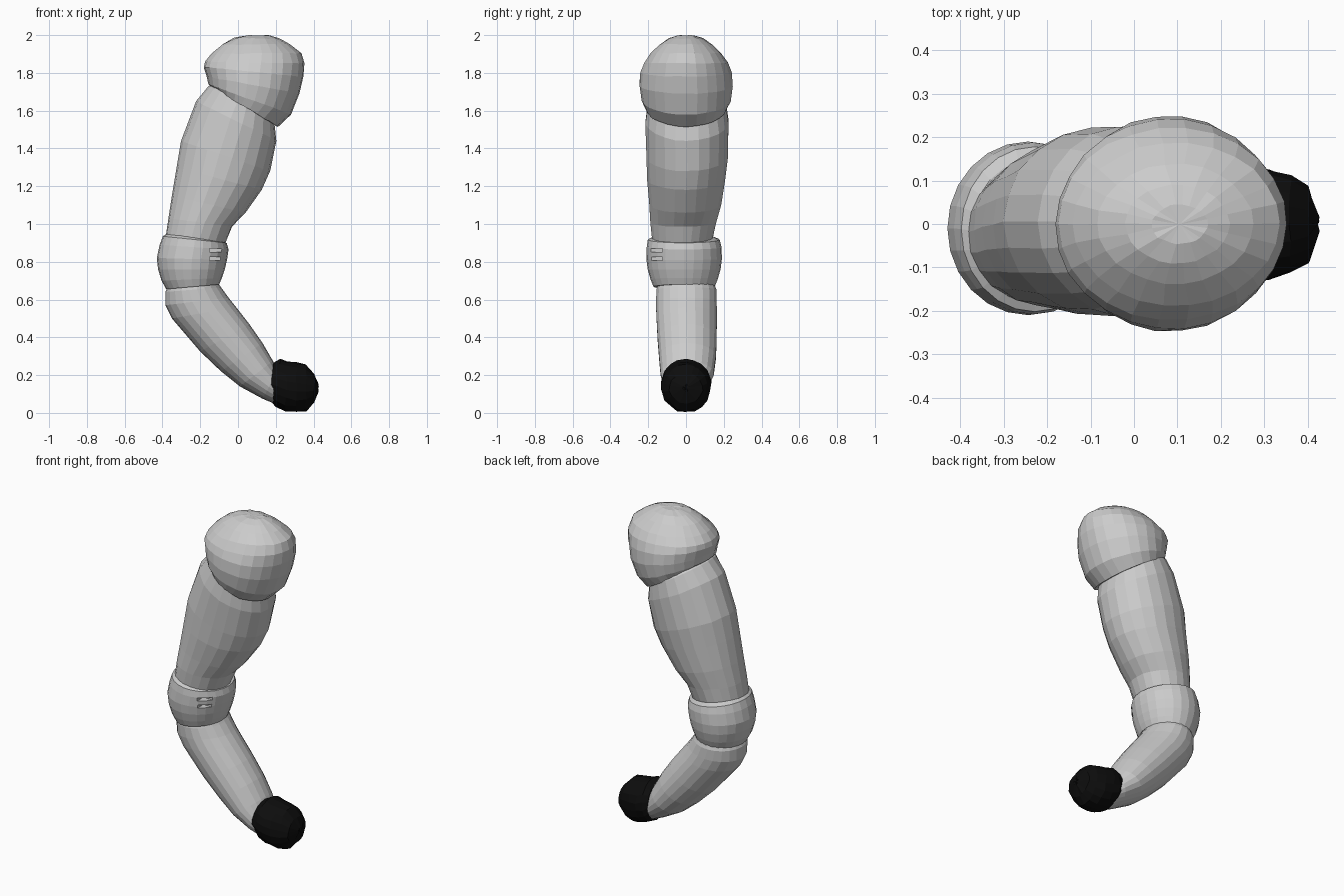
import bpy, bmesh, math, random
from mathutils import Vector

random.seed(4)


def loft(name, rings, sides=22, jitter=0.0):
    """Skin through rings given as (x1, z1, x2, z2, half depth, y centre)."""
    bm = bmesh.new()
    loops = []
    for x1, z1, x2, z2, ry, yc in rings:
        a, b = Vector((x1, yc, z1)), Vector((x2, yc, z2))
        mid, half = (a + b) / 2, (b - a) / 2
        loop = []
        for i in range(sides):
            t = math.tau * i / sides
            p = mid + half * math.cos(t) + Vector((0, ry * math.sin(t), 0))
            p += Vector([random.uniform(-jitter, jitter) for _ in range(3)])
            p.z = max(p.z, 0)
            loop.append(bm.verts.new(p))
        loops.append(loop)
    for lo, hi in zip(loops, loops[1:]):
        for i in range(sides):
            j = (i + 1) % sides
            bm.faces.new((lo[i], lo[j], hi[j], hi[i]))
    # closed ends, fanned to a centre point
    for loop in (loops[0], loops[-1]):
        cap = bm.faces.new(loop)
        bmesh.ops.poke(bm, faces=[cap])
    bmesh.ops.recalc_face_normals(bm, faces=bm.faces)
    me = bpy.data.meshes.new(name)
    bm.to_mesh(me)
    bm.free()
    ob = bpy.data.objects.new(name, me)
    bpy.context.collection.objects.link(ob)
    return ob


# rounded shoulder cap
loft("shoulder", [
    (-0.10, 1.71, 0.17, 1.54, 0.19, 0),
    (-0.13, 1.72, 0.21, 1.515, 0.215, 0),
    (-0.155, 1.74, 0.28, 1.58, 0.237, 0),
    (-0.165, 1.78, 0.325, 1.69, 0.249, 0),
    (-0.18, 1.83, 0.347, 1.78, 0.242, 0),
    (-0.175, 1.86, 0.353, 1.85, 0.222, 0),
    (-0.14, 1.90, 0.335, 1.905, 0.188, 0),
    (-0.085, 1.95, 0.275, 1.952, 0.138, 0),
    (-0.02, 1.985, 0.22, 1.98, 0.09, 0),
    (0.04, 1.998, 0.17, 1.998, 0.045, 0),
], sides=26, jitter=0.002)

# tapered upper arm
loft("upper_arm", [
    (-0.10, 1.76, 0.17, 1.58, 0.18, 0),
    (-0.155, 1.73, 0.195, 1.53, 0.21, 0.005),
    (-0.22, 1.65, 0.205, 1.44, 0.222, 0.006),
    (-0.30, 1.44, 0.17, 1.28, 0.219, 0.006),
    (-0.325, 1.30, 0.125, 1.18, 0.208, 0),
    (-0.35, 1.15, 0.04, 1.06, 0.192, -0.005),
    (-0.37, 1.03, -0.03, 0.985, 0.175, -0.015),
    (-0.385, 0.93, -0.07, 0.89, 0.16, -0.02),
], jitter=0.002)

# elbow joint
elbow = loft("elbow", [
    (-0.375, 0.95, -0.08, 0.905, 0.165, -0.015),
    (-0.398, 0.935, -0.06, 0.90, 0.19, -0.012),
    (-0.415, 0.89, -0.05, 0.865, 0.198, -0.01),
    (-0.43, 0.82, -0.058, 0.81, 0.2, -0.01),
    (-0.423, 0.76, -0.07, 0.76, 0.193, -0.01),
    (-0.405, 0.70, -0.085, 0.715, 0.178, -0.01),
    (-0.38, 0.655, -0.10, 0.68, 0.162, -0.01),
], sides=24)

# short slots in the front of the elbow
bm = bmesh.new()
for z in (0.815, 0.86):
    cube = bmesh.ops.create_cube(bm, size=1)["verts"]
    bmesh.ops.scale(bm, vec=(0.09, 0.12, 0.018), verts=cube)
    bmesh.ops.translate(bm, vec=(-0.105, -0.185, z), verts=cube)
me = bpy.data.meshes.new("slot_cutter")
bm.to_mesh(me)
bm.free()
cutter = bpy.data.objects.new("slot_cutter", me)
bpy.context.collection.objects.link(cutter)
cutter.hide_render = True
cutter.hide_set(True)
cut = elbow.modifiers.new("slots", "BOOLEAN")
cut.operation = "DIFFERENCE"
cut.object = cutter

# bent forearm
loft("forearm", [
    (-0.36, 0.69, -0.12, 0.71, 0.145, 0),
    (-0.385, 0.64, -0.09, 0.665, 0.16, 0.002),
    (-0.385, 0.57, -0.05, 0.61, 0.162, 0.002),
    (-0.35, 0.50, -0.01, 0.56, 0.162, 0.003),
    (-0.20, 0.325, 0.06, 0.47, 0.158, 0.006),
    (-0.09, 0.22, 0.13, 0.37, 0.152, 0.008),
    (0.01, 0.14, 0.185, 0.275, 0.142, 0.006),
    (0.13, 0.075, 0.21, 0.22, 0.12, 0.0),
    (0.19, 0.05, 0.24, 0.18, 0.10, 0.0),
])

# black fist
hand = loft("hand", [
    (0.165, 0.075, 0.19, 0.265, 0.115, 0),
    (0.20, 0.035, 0.225, 0.285, 0.13, 0),
    (0.25, 0.012, 0.26, 0.275, 0.134, 0),
    (0.31, 0.002, 0.31, 0.268, 0.13, 0),
    (0.36, 0.01, 0.36, 0.258, 0.112, 0),
    (0.40, 0.05, 0.405, 0.21, 0.088, 0),
    (0.424, 0.115, 0.424, 0.15, 0.02, 0),
], sides=18, jitter=0.004)
black = bpy.data.materials.new("black")
black.diffuse_color = (0.004, 0.004, 0.004, 1)
hand.data.materials.append(black)
